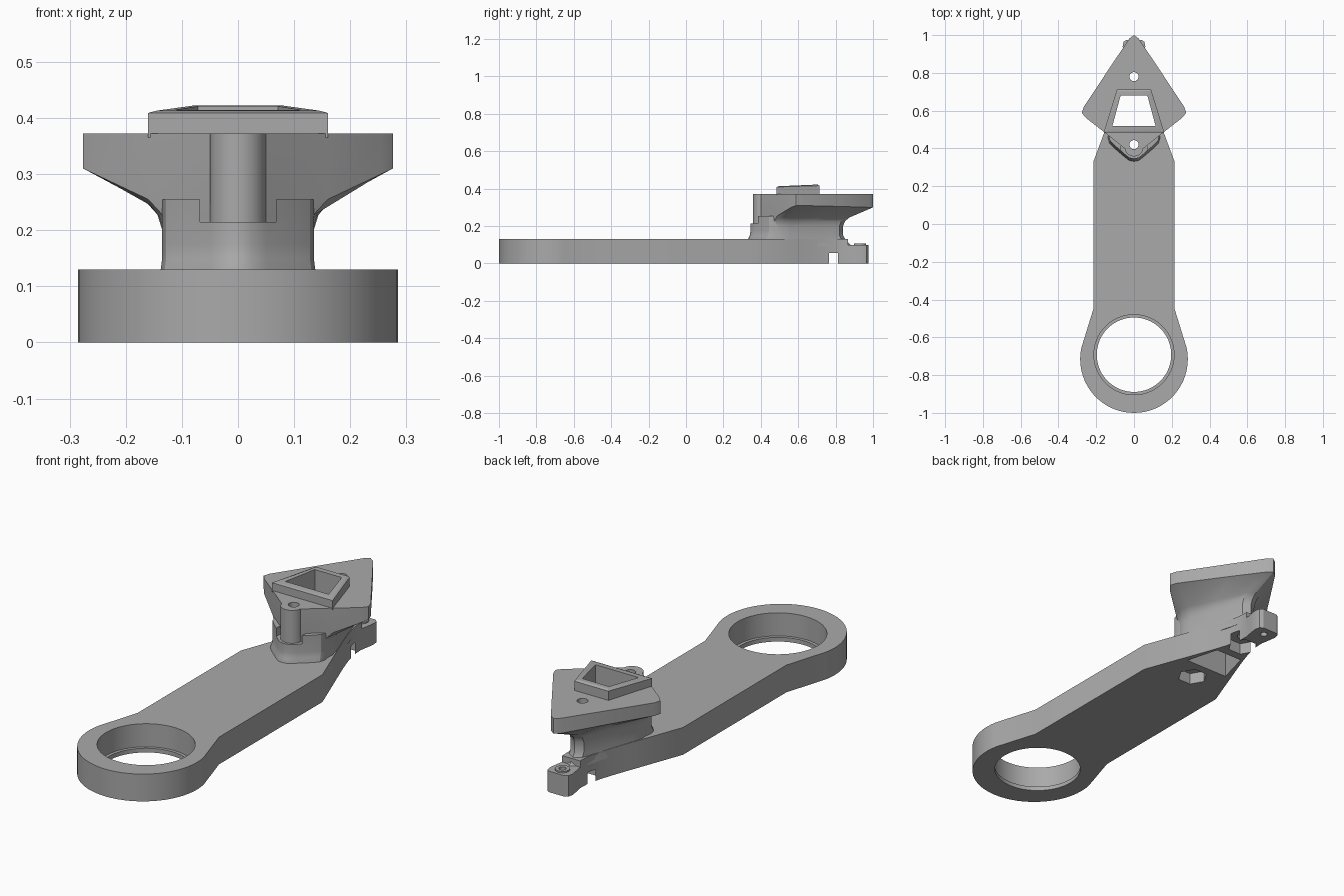
import bpy
import math

if "Cube" in bpy.data.objects:
    bpy.data.objects.remove(bpy.data.objects["Cube"], do_unlink=True)

grey = bpy.data.materials.new("plain grey")
grey.use_nodes = True
GREY = (0.4, 0.4, 0.4, 1)
grey.diffuse_color = GREY
grey.node_tree.nodes["Principled BSDF"].inputs["Base Color"].default_value = GREY


def mirrored(half):
    """Close a right-hand half outline, ordered front to back."""
    return half + [(-p[0], *p[1:]) for p in reversed(half) if p[0] > 0]


def at(outline, z):
    return [(x, y, z) for x, y in outline]


def circle(y, r, n=64):
    return [(r * math.cos(math.tau * i / n), y + r * math.sin(math.tau * i / n))
            for i in range(n)]


def loft(name, rings):
    """Skin a stack of matching rings and cap both ends."""
    n = len(rings[0])
    faces = [tuple(reversed(range(n)))]
    for k in range(len(rings) - 1):
        for i in range(n):
            j = (i + 1) % n
            faces.append((k * n + i, k * n + j, (k + 1) * n + j, (k + 1) * n + i))
    faces.append(tuple(range((len(rings) - 1) * n, len(rings) * n)))
    mesh = bpy.data.meshes.new(name)
    mesh.from_pydata([p for ring in rings for p in ring], [], faces)
    mesh.materials.append(grey)
    obj = bpy.data.objects.new(name, mesh)
    bpy.context.collection.objects.link(obj)
    return obj


def prism(name, outline, z0, z1):
    return loft(name, [at(outline, z0), at(outline, z1)])


def cut(obj, cutters):
    bpy.context.view_layer.objects.active = obj
    for cutter in cutters:
        mod = obj.modifiers.new("cut", "BOOLEAN")
        mod.operation, mod.solver, mod.object = "DIFFERENCE", "EXACT", cutter
        bpy.ops.object.modifier_apply(modifier=mod.name)


# Arm: ring end, straight shank, tapered tail with a small lug
ring_arc = [(0.285 * math.cos(math.radians(a)), -0.715 + 0.285 * math.sin(math.radians(a)))
            for a in range(-84, 13, 6)]
tail = [(0.215, -0.45), (0.215, 0.33), (0.118, 0.59), (0.092, 0.66), (0.065, 0.74),
        (0.049, 0.81), (0.047, 0.86), (0.054, 0.9), (0.06, 0.94), (0.055, 0.965), (0.04, 0.975)]
arm = prism("arm", mirrored([(0, -1)] + ring_arc + tail), 0, 0.13)

# Head: kite-shaped block flowing down into a narrow stem
kite = [(0.05, 0.4), (0.16, 0.488), (0.255, 0.562), (0.276, 0.588), (0.266, 0.62),
        (0.13, 0.825), (0.025, 0.982), (0, 1)]
kite_floor = [0.255, 0.255, 0.3, 0.31, 0.31, 0.305, 0.3, 0.3]
stem = [(0.05, 0.405), (0.125, 0.465), (0.133, 0.49), (0.135, 0.52), (0.126, 0.56),
        (0.085, 0.675), (0.035, 0.82), (0, 0.84)]


def blend(t, drop):
    """Ring between the stem (t=0) and the underside of the kite (t=1)."""
    return mirrored([(sx + (kx - sx) * t, sy + (ky - sy) * t, 0.2 + (kz - 0.2) * drop)
                     for (sx, sy), (kx, ky), kz in zip(stem, kite, kite_floor)])


def foot(z, push):
    """Stem ring whose back end spreads towards the lug."""
    return mirrored([(x, y + push * max(0, (y - 0.67) / 0.17), z) for x, y in stem])


head = loft("head", [foot(0.09, 0.05), foot(0.105, 0.035), foot(0.125, 0.015), foot(0.15, 0),
                     blend(0, 0), blend(0.06, 0.25), blend(0.2, 0.45), blend(1, 1),
                     at(mirrored(kite), 0.372)])

# Front shoulder around the bolt column, with a slight flare at its base
shoulder_half = [(0, 0.345), (0.025, 0.35), (0.05, 0.37), (0.105, 0.418), (0.128, 0.443),
                 (0.135, 0.47), (0.13, 0.51)]
shoulder_line = mirrored(shoulder_half)
flare = [(x * 1.02, y - 0.014) for x, y in shoulder_line]
slight = [(x, y - 0.004) for x, y in shoulder_line]
shoulder = loft("shoulder", [at(flare, 0.12), at(flare, 0.131), at(slight, 0.15),
                             at(shoulder_line, 0.175), at(shoulder_line, 0.255)])
column = prism("bolt_column", circle(0.408, 0.05, 40), 0.2, 0.372)

# Raised socket collar with a sloping rim
collar_base = mirrored([(0.16, 0.485), (0.09, 0.713)])
collar_rim = mirrored([(0.16, 0.485, 0.409), (0.09, 0.713, 0.416)])
collar_top = mirrored([(0.145, 0.495, 0.413), (0.08, 0.704, 0.422)])
collar = loft("socket_collar", [at(collar_base, 0.365), collar_rim, collar_top])

# Small seat on the tail lug
lug_seat = prism("lug_seat", circle(0.93, 0.032, 24), 0.09, 0.107)

# Cutters
socket = prism("socket_cutter", mirrored([(0.114, 0.52), (0.071, 0.68)]), -1, 1)
bolts = [prism("bolt_cutter", circle(y, 0.024, 32), -1, 1) for y in (0.42, 0.78)]
nuts = [prism("nut_cutter", circle(y, 0.068, 6), -1, 0.055) for y in (0.42, 0.78)]
lug_hole = prism("lug_hole_cutter", circle(0.93, 0.016, 24), -1, 1)
bore = prism("bore_cutter", circle(-0.692, 0.197, 96), -1, 1)
bearing = prism("bearing_cutter", circle(-0.692, 0.212, 96), 0.02, 1)
lug_step = prism("lug_step_cutter", mirrored([(0.2, 0.865), (0.2, 1.2)]), 0.1, 1)
recess = prism("recess_cutter", mirrored([(0.068, 0.2), (0.068, 0.42)]), 0.215, 1)

cut(arm, [bore, bearing, lug_step, socket, lug_hole] + bolts + nuts)
cut(head, [socket] + bolts)
cut(shoulder, [recess, bolts[0]])
cut(column, [bolts[0]])
cut(collar, [socket])
cut(lug_seat, [lug_hole])

for cutter in [socket, lug_hole, bore, bearing, lug_step, recess] + bolts + nuts:
    bpy.data.objects.remove(cutter, do_unlink=True)

# Smooth the round walls and keep the machined edges crisp
bpy.ops.object.select_all(action="DESELECT")
for part in (arm, head, shoulder, column, collar, lug_seat):
    part.select_set(True)
bpy.context.view_layer.objects.active = arm
bpy.ops.object.shade_smooth_by_angle(angle=math.radians(28))
